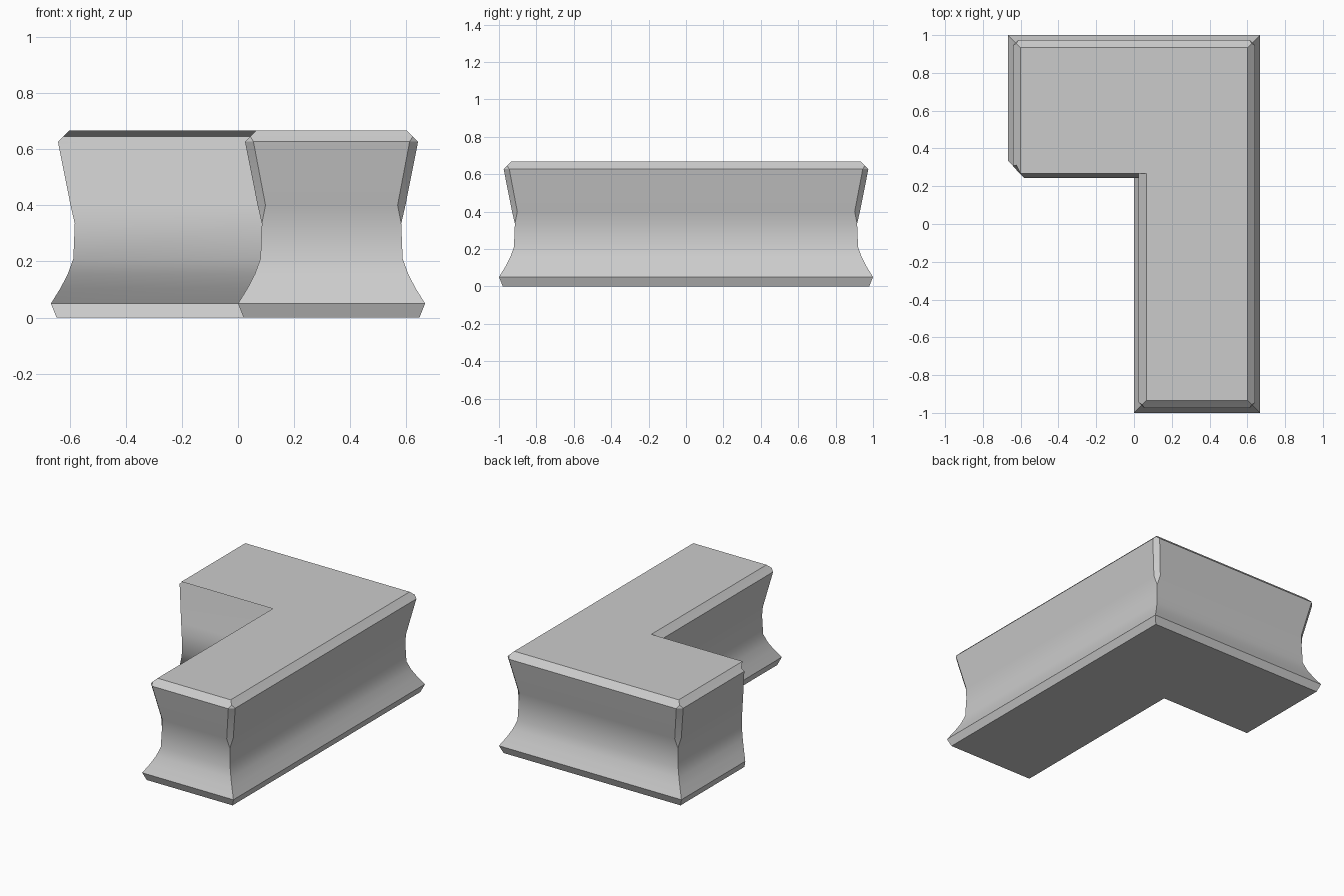
import bpy, bmesh
from mathutils import Vector

if "Cube" in bpy.data.objects:
    bpy.data.objects.remove(bpy.data.objects["Cube"])

# L-shaped plan: corner position, inward direction, chamfered?
W = 2 / 3
CORNERS = [
    ((0, -1), (1, 1), True),
    ((W, -1), (-1, 1), True),
    ((W, 1), (-1, -1), True),
    ((-W, 1), (1, -1), True),
    ((-W, 1 / 3), (1, -1), False),
    ((0, 1 / 3), (1, -1), False),
]
# Moulding profile: height, inset, inset of notch wall, corner chamfer
PROFILE = [
    (0.0, 0.02, 0.02, 0),
    (0.05, 0.0, 0.0, 0),
    (0.105, 0.034, 0.034, 0),
    (0.155, 0.06, 0.06, 0),
    (0.21, 0.08, 0.08, 0),
    (0.335, 0.085, 0.09, 0),
    (0.40, 0.07, 0.075, 0.028),
    (0.627, 0.025, 0.026, 0.03),
    (0.645, 0.044, 0.022, 0),
    (0.667, 0.066, 0.066, 0),
]


def ring_points(z, inset, notch, chamfer):
    pts = [Vector((p[0] + d[0] * inset, p[1] + d[1] * (inset if ch else notch), z))
           for p, d, ch in CORNERS]
    out = []
    for i, p in enumerate(pts):
        if CORNERS[i][2]:
            before = (pts[i - 1] - p).normalized()
            after = (pts[(i + 1) % len(pts)] - p).normalized()
            out += [p + before * chamfer, p + after * chamfer]
        else:
            out.append(p)
    return out


# Skin the stacked rings into one moulded corner block
bm = bmesh.new()
rings = [[bm.verts.new(p) for p in ring_points(*row)] for row in PROFILE]
n = len(rings[0])
for lo, hi in zip(rings, rings[1:]):
    for i in range(n):
        j = (i + 1) % n
        bm.faces.new((lo[i], lo[j], hi[j], hi[i]))
bm.faces.new(rings[0][::-1])
bm.faces.new(rings[-1])
bmesh.ops.remove_doubles(bm, verts=bm.verts, dist=0.0005)
bmesh.ops.recalc_face_normals(bm, faces=bm.faces)

mesh = bpy.data.meshes.new("corner_moulding")
bm.to_mesh(mesh)
bm.free()
block = bpy.data.objects.new("corner_moulding", mesh)
bpy.context.collection.objects.link(block)
bpy.context.view_layer.objects.active = block
block.select_set(True)
bpy.ops.object.shade_smooth_by_angle(angle=0.4)
